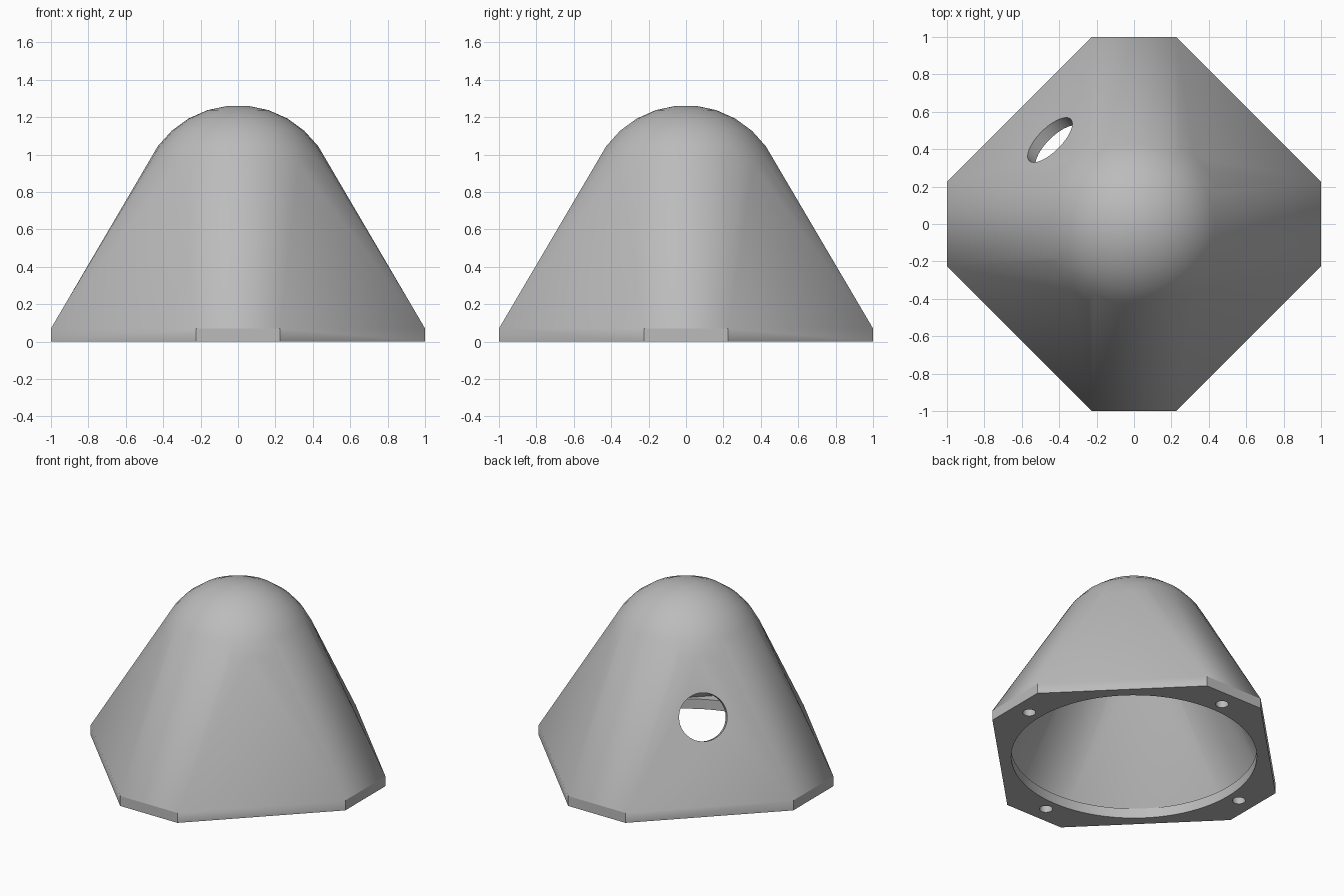
import bpy, bmesh, math
from mathutils import Vector, Matrix

if "Cube" in bpy.data.objects:
    bpy.data.objects.remove(bpy.data.objects["Cube"])

PLATE = 0.07       # base plate height
DOME_Z = 0.733     # dome centre height
AXES = [i * math.pi / 2 for i in range(4)]


def new_object(name, bm):
    bmesh.ops.recalc_face_normals(bm, faces=bm.faces)
    mesh = bpy.data.meshes.new(name)
    bm.to_mesh(mesh)
    bm.free()
    ob = bpy.data.objects.new(name, mesh)
    bpy.context.collection.objects.link(ob)
    return ob


def domed_hull(name, a, b, heights, radius):
    """Convex hull of an octagon (corners a, b) and a sphere."""
    bm = bmesh.new()
    for z in heights:
        for t in AXES:
            for s in (-b, b):
                bm.verts.new(Matrix.Rotation(t, 3, 'Z') @ Vector((a, s, z)))
    for ring in range(15):
        p = math.radians(6 + 12 * ring)
        for k in range(30):
            t = math.radians(12 * k)
            bm.verts.new((radius * math.sin(p) * math.cos(t),
                          radius * math.sin(p) * math.sin(t),
                          DOME_Z + radius * math.cos(p)))
    res = bmesh.ops.convex_hull(bm, input=bm.verts[:])
    junk = {g for g in res['geom_interior'] + res['geom_unused']
            if isinstance(g, bmesh.types.BMVert)}
    bmesh.ops.delete(bm, geom=list(junk), context='VERTS')
    bmesh.ops.dissolve_limit(bm, angle_limit=math.radians(0.1),
                             verts=bm.verts[:], edges=bm.edges[:])
    return new_object(name, bm)


def cylinder(name, radius, start, end, sides):
    start, end = Vector(start), Vector(end)
    axis = end - start
    bm = bmesh.new()
    m = Matrix.Translation((start + end) / 2) @ axis.to_track_quat('Z', 'Y').to_matrix().to_4x4()
    bmesh.ops.create_cone(bm, cap_ends=True, segments=sides, radius1=radius,
                          radius2=radius, depth=axis.length, matrix=m)
    return new_object(name, bm)


# outer shell: octagonal plate blended into a dome
shell = domed_hull("domed_housing", 1.0, 0.225, (0, PLATE), 0.53)

# hollow inside, round base opening
cutters = [domed_hull("cavity_cutter", 0.925, 0.199, (PLATE,), 0.465),
           cylinder("opening_cutter", 0.79, (0, 0, -0.1), (0, 0, PLATE + 0.005), 96)]

# cable hole, square to the back left face
centre = Vector((-0.45, 0.45, 0.60))
e = math.radians(23.5)
normal = Vector((-math.cos(e) / math.sqrt(2), math.cos(e) / math.sqrt(2), math.sin(e)))
cutters.append(cylinder("cable_hole_cutter", 0.157, centre - normal * 0.15,
                        centre + normal * 0.2, 48))

# four screw holes through the plate
for t in AXES:
    x, y = 0.88 * math.cos(t), 0.88 * math.sin(t)
    cutters.append(cylinder("screw_hole_cutter", 0.042, (x, y, -0.1),
                            (x, y, PLATE + 0.002), 24))

bpy.context.view_layer.objects.active = shell
shell.select_set(True)
for c in cutters:
    mod = shell.modifiers.new("cut", 'BOOLEAN')
    mod.operation = 'DIFFERENCE'
    mod.solver = 'EXACT'
    mod.object = c
    bpy.ops.object.modifier_apply(modifier=mod.name)
    bpy.data.objects.remove(c)

# single grey colour, smooth shading
grey = bpy.data.materials.new("light_grey")
grey.diffuse_color = (0.5, 0.5, 0.5, 1)
grey.use_nodes = True
grey.node_tree.nodes["Principled BSDF"].inputs["Base Color"].default_value = grey.diffuse_color
shell.data.materials.clear()
shell.data.materials.append(grey)
for p in shell.data.polygons:
    p.material_index = 0
bpy.ops.object.shade_smooth_by_angle(angle=math.radians(30))
